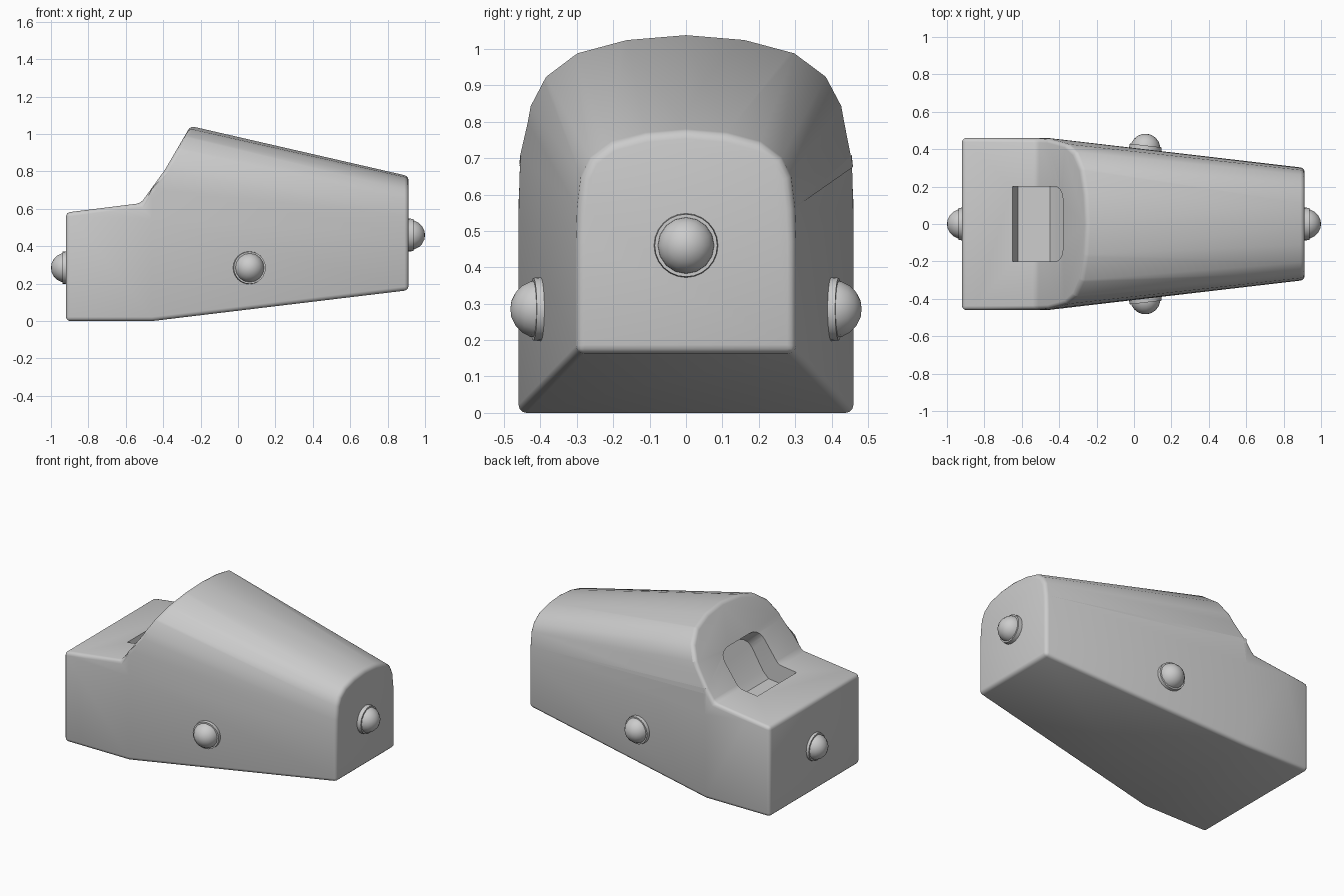
import bpy, bmesh
from math import radians, atan2
from mathutils import Vector, Matrix

if "Cube" in bpy.data.objects:
    bpy.data.objects.remove(bpy.data.objects["Cube"])


def make_object(name, bm):
    bmesh.ops.recalc_face_normals(bm, faces=bm.faces)
    mesh = bpy.data.meshes.new(name)
    bm.to_mesh(mesh)
    bm.free()
    ob = bpy.data.objects.new(name, mesh)
    bpy.context.collection.objects.link(ob)
    return ob


def prism(profile, half):
    """Extrude an xz outline across y; returns bmesh and both vertex rows."""
    bm = bmesh.new()
    a, b = [[bm.verts.new((x, y, z)) for x, z in profile] for y in (-half, half)]
    n = len(profile)
    bm.faces.new(a)
    bm.faces.new(b[::-1])
    for i in range(n):
        j = (i + 1) % n
        bm.faces.new((a[i], b[i], b[j], a[j]))
    return bm, a, b


def activate(ob):
    bpy.ops.object.select_all(action='DESELECT')
    ob.select_set(True)
    bpy.context.view_layer.objects.active = ob


def cut(ob, cutter):
    m = ob.modifiers.new("cut", 'BOOLEAN')
    m.operation, m.solver, m.object = 'DIFFERENCE', 'EXACT', cutter
    activate(ob)
    bpy.ops.object.modifier_apply(modifier=m.name)
    bpy.data.objects.remove(cutter)


def smooth(ob, angle=35):
    activate(ob)
    bpy.ops.object.shade_smooth_by_angle(angle=radians(angle))


# Hull: arched section lofted along x (x, half width, bottom, top)
half_arch = [(1, 0), (1, .5), (.99, .65), (.955, .79), (.87, .875),
             (.68, .945), (.37, .985)]
section = half_arch + [(0, 1)] + [(-u, v) for u, v in reversed(half_arch)]
bm = bmesh.new()
rows = []
for x, w, lo, hi in [(-.92, .46, 0, 1.197), (-.46, .46, 0, 1.09), (.912, .30, .165, .775)]:
    rows.append([bm.verts.new((x, u * w, lo + v * (hi - lo))) for u, v in section])
for r, s in zip(rows, rows[1:]):
    for i in range(len(section)):
        j = (i + 1) % len(section)
        bm.faces.new((r[i], r[j], s[j], s[i]))
bm.faces.new(rows[0])
bm.faces.new(rows[-1][::-1])
hull = make_object("hull", bm)

# Low rear deck and sloping bulkhead
bm, _, _ = prism([(-1.2, .545), (-.52, .63), (-.39, .81), (-.25, 1.05),
                  (-.1, 1.31), (-1.2, 1.4)], 1)
cut(hull, make_object("deck_cutter", bm))

# Softened outer edges
bev = hull.modifiers.new("bevel", 'BEVEL')
bev.width, bev.segments = .022, 3
bev.limit_method, bev.angle_limit = 'ANGLE', radians(40)
bev.use_clamp_overlap = False
activate(hull)
bpy.ops.object.modifier_apply(modifier=bev.name)

# Cockpit recess with rounded upper corners
bm, a, b = prism([(-.66, .65), (-.62, .50), (-.45, .52), (-.41, .56),
                  (-.29, .76), (-.42, .86), (-.6, .95)], .2)
corners = [bm.edges.get((r[4], r[5])) for r in (a, b)]
bmesh.ops.bevel(bm, geom=corners, offset=.09, segments=5, profile=.5,
                affect='EDGES')
cut(hull, make_object("cockpit_cutter", bm))
smooth(hull)


# Domed lamps on a thin round base
def lamp(name, pos, normal):
    bm = bmesh.new()
    bmesh.ops.create_cone(bm, cap_ends=True, segments=24, radius1=.09,
                          radius2=.086, depth=.05)
    bmesh.ops.create_uvsphere(bm, u_segments=16, v_segments=10, radius=.08,
                              matrix=Matrix.Translation((0, 0, .008)))
    ob = make_object(name, bm)
    ob.location = pos
    ob.rotation_euler = Vector(normal).to_track_quat('Z', 'Y').to_euler()
    smooth(ob)


lamp("front_lamp", (.912, 0, .46), (1, 0, 0))
lamp("rear_lamp", (-.912, 0, .285), (-1, 0, 0))
for side, label in ((-1, "right"), (1, "left")):
    lamp(label + "_lamp", (.06, side * .395, .285), (.117, side, 0))
